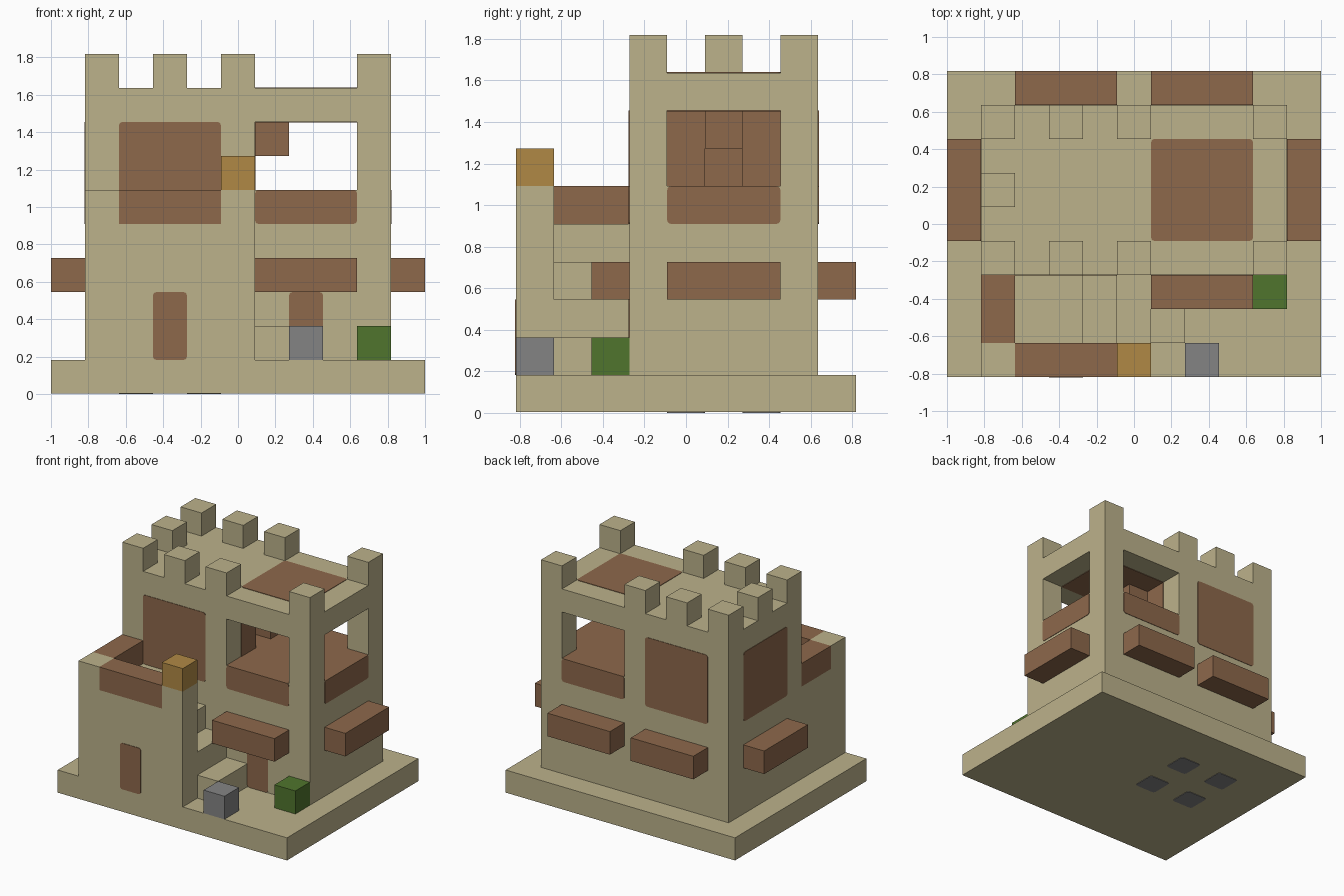
import bpy, bmesh
from mathutils import Vector

if "Cube" in bpy.data.objects:
    bpy.data.objects.remove(bpy.data.objects["Cube"], do_unlink=True)

U = 2 / 11      # one building block
T = 0.02        # panel thickness, in blocks


def material(name, rgb):
    lin = [((c / 255 + 0.055) / 1.055) ** 2.4 for c in rgb] + [1.0]
    mat = bpy.data.materials.new(name)
    mat.use_nodes = True
    mat.diffuse_color = lin
    mat.node_tree.nodes["Principled BSDF"].inputs["Base Color"].default_value = lin
    return mat


sand = material("sand", (188, 178, 139))
brown = material("brown", (141, 104, 75))
amber = material("amber", (176, 137, 69))
green = material("green", (80, 117, 45))
grey = material("grey", (132, 132, 132))


def block(name, mat, lo, hi, round_axis=None):
    """Box between two block-grid corners; edges along round_axis may be rounded."""
    lo, hi = Vector(lo), Vector(hi)
    size, mid = (hi - lo) * U, (lo + hi) / 2
    bm = bmesh.new()
    bmesh.ops.create_cube(bm, size=1)
    bmesh.ops.scale(bm, vec=size, verts=bm.verts)
    bmesh.ops.translate(bm, vec=(mid - Vector((5.5, 4.5, 0))) * U, verts=bm.verts)
    if round_axis is not None:
        edges = [e for e in bm.edges
                 if abs((e.verts[0].co - e.verts[1].co).normalized()[round_axis]) > 0.9]
        bmesh.ops.bevel(bm, geom=edges, offset=0.02, segments=3, profile=0.5, affect='EDGES')
    mesh = bpy.data.meshes.new(name)
    bm.to_mesh(mesh)
    bm.free()
    mesh.materials.append(mat)
    obj = bpy.data.objects.new(name, mesh)
    bpy.context.collection.objects.link(obj)
    return obj


def panel(name, mat, axis, at, side, lo, hi):
    """Thin rounded plate on the plane axis=at, facing side (+1 or -1)."""
    a, b = list(lo), list(hi)
    a.insert(axis, min(at, at + side * T))
    b.insert(axis, max(at, at + side * T))
    return block(name, mat, a, b, axis)


# Base slab with four dark squares underneath
block("base", sand, (0, 0, T), (11, 9, 1))
for i in (2, 4):
    for j in (4, 6):
        panel("underside_square", grey, 2, T, -1, (i, j), (i + 1, j + 1))

# Main tower with an open room, windows on three sides and a niche
tower = block("tower", sand, (1, 3, 1), (10, 8, 9))
tower.data.materials.append(brown)
cutters = [block("cutter_front_back", sand, (6, 2, 6), (9, 9, 8)),
           block("cutter_side", sand, (7, 4, 6), (11, 7, 8)),
           block("cutter_niche", sand, (5, 5, 6), (6.5, 6, 7))]
for c in cutters:
    mod = tower.modifiers.new(c.name, 'BOOLEAN')
    mod.object = c
    mod.operation = 'DIFFERENCE'
    mod.solver = 'EXACT'
bpy.context.view_layer.update()
cut_mesh = bpy.data.meshes.new_from_object(
    tower.evaluated_get(bpy.context.evaluated_depsgraph_get()))
tower.modifiers.clear()
tower.data = cut_mesh
for c in cutters:
    bpy.data.objects.remove(c, do_unlink=True)
cut_mesh.materials.clear()
for m in (sand, brown):
    cut_mesh.materials.append(m)
for f in cut_mesh.polygons:
    x, y, z = f.center / U + Vector((5.5, 4.5, 0))
    floor = f.normal.z > 0.9 and abs(z - 6) < 0.1
    niche = 4.9 < x < 5.95 and 4.9 < y < 6.1 and 5.9 < z < 7.1
    f.material_index = int(floor or niche)

# Brown lining of the room
for j in (4, 6):
    block("room_wall", brown, (6, j, 6), (6 + T, j + 1, 8))
block("room_lintel", brown, (6, 5, 7), (7, 6, 8))
block("room_ceiling", brown, (6, 4, 8 - T), (9, 7, 8))

# Battlements
for i, j in [(i, j) for j in (3, 7) for i in (1, 3, 5, 9)] + [(1, 5)]:
    block("battlement", sand, (i, j, 9), (i + 1, j + 1, 10))

# Shutters, window sills, roof hatch and doors
for at, side, label in ((3, -1, "front"), (8, 1, "back")):
    panel(label + "_shutter", brown, 1, at, side, (2, 5), (5, 8))
    panel(label + "_sill", brown, 1, at, side, (6, 5), (9, 6))
panel("right_shutter", brown, 0, 1, -1, (4, 5), (7, 8))
panel("left_sill", brown, 0, 10, 1, (4, 5), (7, 6))
panel("roof_hatch", brown, 2, 9, 1, (6, 4), (9, 7))
panel("gatehouse_door", brown, 1, 0, -1, (3, 1), (4, 3))
panel("tower_door", brown, 1, 3, -1, (7, 1), (8, 3))

# Ledges around the tower
for lo, hi in (((6, 2), (9, 3)), ((2, 8), (5, 9)), ((6, 8), (9, 9)),
               ((0, 4), (1, 7)), ((10, 4), (11, 7))):
    block("ledge", brown, (*lo, 3), (*hi, 4))

# Gatehouse walls, parapets and walkway
block("gatehouse_front", sand, (1, 0, 1), (6, 1, 5))
block("gatehouse_side", sand, (1, 1, 1), (2, 3, 5))
block("gatehouse_corner", sand, (1, 0, 5), (2, 1, 6))
block("gatehouse_post", sand, (5, 0, 5), (6, 1, 6))
block("front_parapet", brown, (2, 0, 5), (5, 1, 6))
block("side_parapet", brown, (1, 1, 5), (2, 3, 6))
block("walkway", sand, (2, 1, 1), (4, 3, 5))

# Stairs up to the walkway
for n in range(3):
    block("stair", sand, (4 + n, 1, 1), (5 + n, 3, 4 - n))

# Loose blocks: lantern, stone and bush
block("lantern", amber, (5, 0, 6), (6, 1, 7))
block("stone", grey, (7, 0, 1), (8, 1, 2))
block("bush", green, (9, 2, 1), (10, 3, 2))
